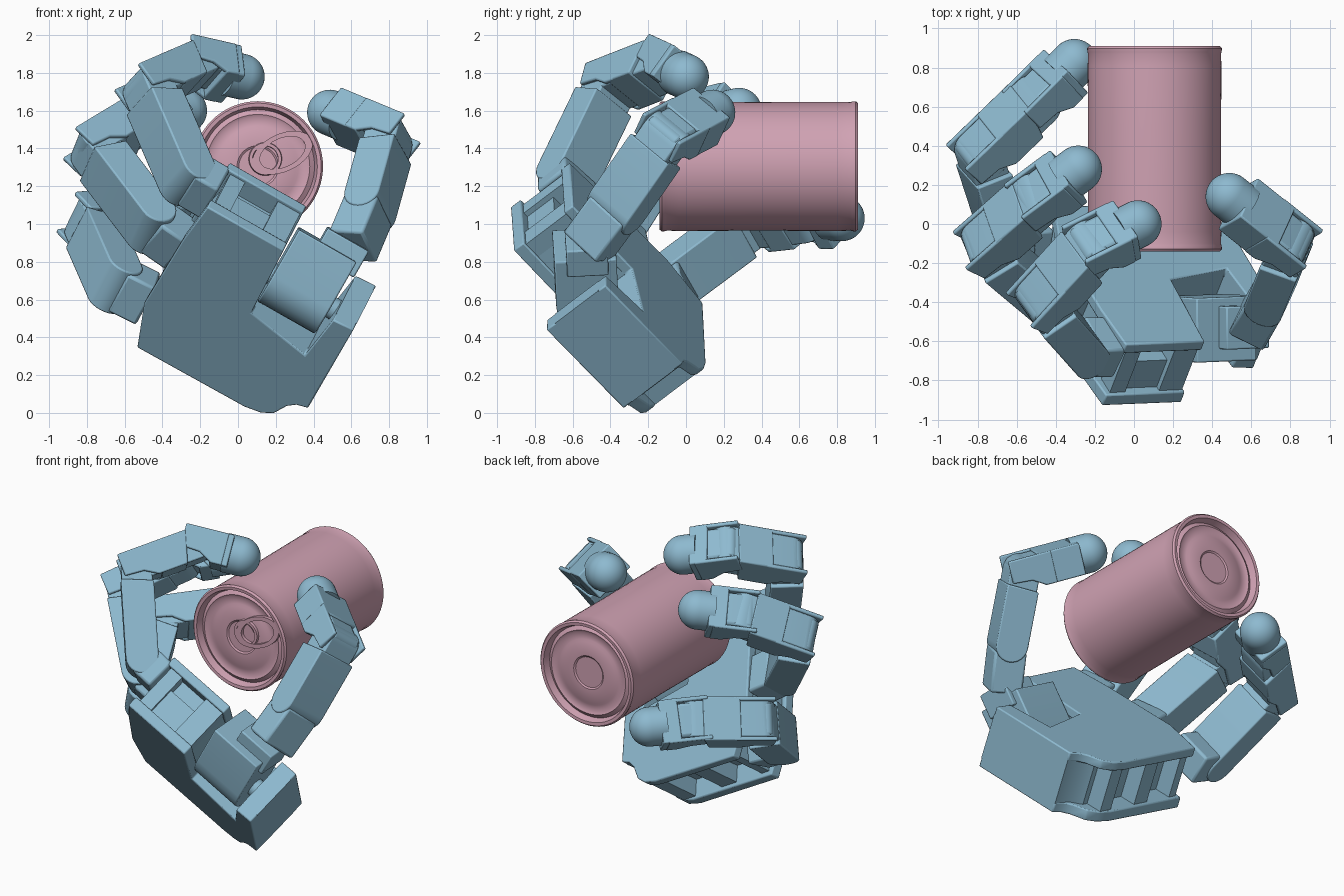
import bpy, bmesh, math
from mathutils import Vector, Matrix

if "Cube" in bpy.data.objects:
    bpy.data.objects.remove(bpy.data.objects["Cube"], do_unlink=True)


def material(name, rgb):
    mat = bpy.data.materials.new(name)
    mat.use_nodes = True
    mat.diffuse_color = (*rgb, 1)
    mat.node_tree.nodes["Principled BSDF"].inputs["Base Color"].default_value = (*rgb, 1)
    return mat


BLUE = material("soft_blue", (0.27, 0.49, 0.63))
PINK = material("dusty_pink", (0.63, 0.36, 0.45))


def frame(x, y, z, origin):
    m = Matrix((x, y, z)).transposed().to_4x4()
    m.translation = origin
    return m


def finish(bm, name, matrix, mat, bevel=0.0):
    bmesh.ops.recalc_face_normals(bm, faces=bm.faces)
    mesh = bpy.data.meshes.new(name)
    bm.to_mesh(mesh)
    bm.free()
    mesh.materials.append(mat)
    ob = bpy.data.objects.new(name, mesh)
    ob.matrix_world = matrix
    bpy.context.collection.objects.link(ob)
    if bevel:
        mod = ob.modifiers.new("soft_edges", "BEVEL")
        mod.width, mod.segments, mod.limit_method = bevel, 2, "ANGLE"
    bpy.ops.object.select_all(action="DESELECT")
    ob.select_set(True)
    bpy.context.view_layer.objects.active = ob
    bpy.ops.object.shade_smooth_by_angle(angle=math.radians(35))
    return ob


def prism(name, pts, z0, z1, matrix, mat=BLUE, bevel=0.008):
    bm = bmesh.new()
    face = bm.faces.new([bm.verts.new((x, y, z0)) for x, y in pts])
    ext = bmesh.ops.extrude_face_region(bm, geom=[face])["geom"]
    bmesh.ops.translate(bm, verts=[g for g in ext if isinstance(g, bmesh.types.BMVert)], vec=(0, 0, z1 - z0))
    return finish(bm, name, matrix, mat, bevel)


def lathe(name, profile, matrix, mat, steps=64):
    bm = bmesh.new()
    verts = [bm.verts.new((r, 0, z)) for r, z in profile]
    edges = [bm.edges.new(p) for p in zip(verts, verts[1:])]
    bmesh.ops.spin(bm, geom=verts + edges, axis=(0, 0, 1), cent=(0, 0, 0), angle=math.tau, steps=steps)
    bmesh.ops.remove_doubles(bm, verts=bm.verts, dist=0.0005)
    return finish(bm, name, matrix, mat)


def arc(cx, cy, r, start, end, n=12):
    step = (end - start) / n
    return [(cx + r * math.cos(math.radians(start + i * step)),
             cy + r * math.sin(math.radians(start + i * step))) for i in range(n + 1)]


def rect(x0, x1, y0, y1):
    return [(x0, y0), (x1, y0), (x1, y1), (x0, y1)]


# Palm frame: U points to the fingers, V to the first finger, W out of the palm
U = Vector((-0.868, -0.035, 0.494)).normalized()
V = Vector((0.408, -0.646, 0.646))
V = (V - U * V.dot(U)).normalized()
W = U.cross(V)
CORNER = Vector((-0.18, -0.93, 1.10))
PALM = frame(U, V, W, CORNER)

# Palm: two outline plates around a smaller core, with open recesses at the sides
outline = [(-0.02, 0), (-0.485, 0), (-0.51, -0.49), (-0.87, -0.56), (-0.90, -0.25), (-1.02, -0.24),
           (-1.03, -0.87), (-0.97, -0.89), (-0.93, -0.93), (-0.89, -1.02), (-0.83, -1.06),
           (-0.74, -1.08), (-0.09, -1.09), (0, -0.80), (0, -0.28)]
prism("palm_back_plate", outline, 0, 0.07, PALM)
prism("palm_front_plate", outline, 0.35, 0.41, PALM)
core = [(-0.06, -0.12), (-0.475, -0.12), (-0.51, -0.49), (-0.87, -0.56), (-0.90, -0.25), (-1.02, -0.24),
        (-1.03, -0.87), (-0.92, -0.90), (-0.86, -0.95), (-0.12, -0.95), (-0.03, -0.80), (-0.03, -0.28)]
prism("palm_core", core, 0.06, 0.36, PALM, bevel=0)
for i, (p0, p1) in enumerate([(-0.82, -0.72), (-0.50, -0.38), (-0.17, -0.11)]):
    prism(f"palm_side_post_{i}", rect(p0, p1, -1.06, -0.94), 0.06, 0.36, PALM, bevel=0)
for i, (p0, p1) in enumerate([(-0.475, -0.34), (-0.14, -0.05)]):
    prism(f"palm_upper_post_{i}", rect(p0, p1, -0.13, -0.02), 0.06, 0.36, PALM, bevel=0)
prism("palm_upper_step", rect(-0.36, -0.13, -0.13, -0.05), 0.06, 0.25, PALM, bevel=0)

# Finger half thickness, body half width and shell half width
H, INNER, OUTER = 0.100, 0.112, 0.138


def link_frame(a, b, side):
    along = (b - a).normalized()
    out = along.cross(side).normalized()
    return frame(along, out, along.cross(out), a), (b - a).length


def hood(name, m):
    """Square-backed side walls with a rounded motor drum between them."""
    wall = [(-0.09, H), (-0.09, -0.04), (0.03, -0.05), (0.11, -H), (0.18, -H), (0.18, H)]
    for tag, z in (("a", -OUTER), ("b", INNER)):
        prism(f"{name}_wall_{tag}", wall, z, z + OUTER - INNER, m)
    drum = arc(-0.03, H - 0.055, 0.045, 90, 180, 6) + [(-0.075, -0.04), (0.03, -0.06), (0.2, -0.06), (0.2, 0.09)]
    prism(name + "_drum", drum, 0.005 - INNER, INNER - 0.005, m, bevel=0.02)


def link(name, a, b, side, hooded):
    """Rounded body along the whole link, with a wider shell in the middle."""
    m, size = link_frame(a, b, side)
    r = H - 0.006
    prism(name + "_body", arc(0, 0, r, 90, 270) + arc(size, 0, r, -90, 90), -INNER, INNER, m)
    end = size - 0.10
    if hooded:
        hood(name, m)
        shell = [(0.13, H), (0.13, -H), (end, -H), (end + 0.06, H)]
    else:
        shell = arc(0, 0, H, 90, 270) + [(end, -H), (end + 0.02, H)]
    prism(name + "_shell", shell, -OUTER, OUTER, m)


def fingertip(name, a, tip, side):
    m, size = link_frame(a, tip, side)
    hood(name + "_end", m)
    prism(name + "_end_shell", rect(0.10, size - 0.06, -H, H), -0.135, 0.135, m)
    r = 0.121
    dome = [(0, -0.10), (r, -0.10)] + arc(0, 0, r, 0, 90, 14)
    dome[-1] = (0, r)
    x, y, z = (m.col[i].to_3d() for i in range(3))
    lathe(name + "_tip", dome, frame(y, z, x, tip), BLUE, 40)


def finger(name, root, *joints):
    pts = [Vector(p) for p in joints]
    side = (pts[1] - pts[0]).cross(pts[-1] - pts[1]).normalized()
    m, size = link_frame(Vector(root), pts[0], side)
    prism(name + "_base", rect(-0.04, size - 0.03, -H, H), -0.125, 0.125, m, bevel=0.015)
    for i in range(len(pts) - 2):
        link(f"{name}_link_{i + 1}", pts[i], pts[i + 1], side, i > 0)
    fingertip(name, pts[-2], pts[-1], side)


finger("first_finger", (-0.15, -0.63, 1.18), (-0.27, -0.63, 1.25), (-0.475, -0.40, 1.725),
       (-0.22, -0.12, 1.835), (0.02, 0.0, 1.78))
finger("middle_finger", (-0.33, -0.35, 0.91), (-0.46, -0.37, 1.0), (-0.765, -0.115, 1.40),
       (-0.50, 0.12, 1.56), (-0.285, 0.28, 1.60))
finger("third_finger", (-0.51, -0.07, 0.62), (-0.65, -0.08, 0.69), (-0.79, 0.35, 1.01),
       (-0.50, 0.63, 1.04), (-0.305, 0.825, 1.03))
finger("thumb", (0.62, -0.50, 0.91), (0.70, -0.36, 1.10), (0.80, -0.11, 1.46), (0.487, 0.14, 1.59))

# Thumb base: rounded drum in the palm notch, turned out towards the thumb
lean = math.radians(38)
reach = V * math.cos(lean) + W * math.sin(lean)
DRUM = frame(reach, U.cross(reach), U, CORNER - V * 0.35 + W * 0.20)
prism("thumb_drum", arc(0, 0, 0.165, 90, 270) + [(0.28, -0.165), (0.28, 0.165)], -0.86, -0.51, DRUM)
prism("thumb_bracket", rect(0.20, 0.36, -0.10, 0.12), -0.89, -0.64, DRUM)
prism("thumb_axle", arc(0, 0, 0.06, 0, 345, 23), -0.95, -0.45, DRUM, bevel=0)

# Can lying along y, with rims and stepped lids
CAN = frame(Vector((1, 0, 0)), Vector((0, 0, -1)), Vector((0, 1, 0)), Vector((0.105, -0.14, 1.305)))
lid = [(0, 0.035), (0.10, 0.035), (0.11, 0.028), (0.20, 0.028), (0.215, 0.036), (0.26, 0.036),
       (0.275, 0.028), (0.30, 0.045), (0.315, 0.002), (0.335, 0), (0.345, 0.012), (0.343, 0.03), (0.340, 0.04)]
LENGTH = 1.05
far = [(r, LENGTH - z) for r, z in reversed(lid)]
lathe("can", lid + [(0.342, 0.10), (0.340, 0.52), (0.342, 0.95)] + far, CAN, PINK, 72)

# Pull tab: ring and a lever loop
bm = bmesh.new()
turn = math.radians(-25)
loops = []
for grow, depth in ((1, 0.03), (1, 0.008), (0.75, 0.008), (0.75, 0.03)):
    ring = []
    for i in range(32):
        t = math.tau * i / 32
        x, y = 0.10 + 0.17 * grow * math.cos(t), 0.10 * grow * math.sin(t)
        ring.append(bm.verts.new((x * math.cos(turn) - y * math.sin(turn) + 0.04,
                                  x * math.sin(turn) + y * math.cos(turn) - 0.03, depth)))
    loops.append(ring)
for a, b in zip(loops, loops[1:] + loops[:1]):
    for i in range(32):
        j = (i + 1) % 32
        bm.faces.new((a[i], a[j], b[j], b[i]))
finish(bm, "can_tab_loop", CAN, PINK)
rivet = CAN @ Matrix.Translation((0.04, -0.04, 0))
lathe("can_tab_ring", [(0.065, 0.04), (0.068, 0.012), (0.085, 0.012), (0.09, 0.04)], rivet, PINK, 32)
